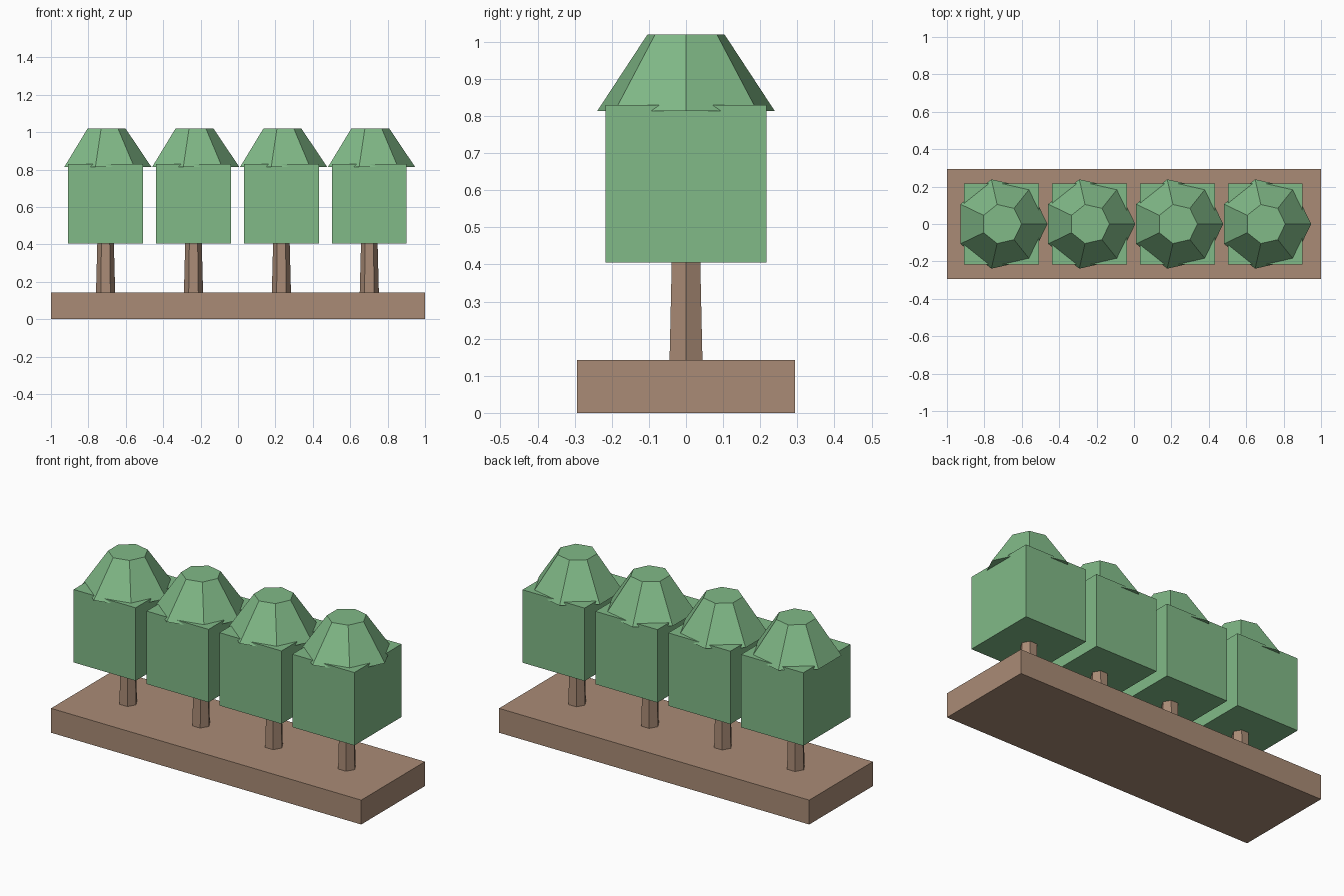
import bpy

cube = bpy.data.objects.get("Cube")
if cube:
    bpy.data.objects.remove(cube, do_unlink=True)


def make_material(name, color):
    mat = bpy.data.materials.new(name)
    mat.use_nodes = True
    mat.diffuse_color = color
    mat.node_tree.nodes["Principled BSDF"].inputs["Base Color"].default_value = color
    return mat


brown = make_material("wood brown", (0.40, 0.26, 0.18, 1))
green = make_material("leaf green", (0.22, 0.49, 0.245, 1))


def finish(name, mat):
    obj = bpy.context.object
    obj.name = name
    obj.data.materials.append(mat)
    return obj


def box(name, mat, x, size, bottom):
    bpy.ops.mesh.primitive_cube_add(size=1, location=(x, 0, bottom + size[2] / 2))
    obj = finish(name, mat)
    obj.scale = size
    return obj


def taper(name, mat, x, sides, r_bottom, r_top, bottom, top):
    # Tapered prism with one corner turned towards +x
    bpy.ops.mesh.primitive_cone_add(vertices=sides, radius1=r_bottom, radius2=r_top,
                                    depth=top - bottom, location=(x, 0, (bottom + top) / 2))
    obj = finish(name, mat)
    # Turn the primitive's first corner, which lies on +y, onto +x
    first = max(obj.data.vertices, key=lambda v: v.co.y)
    if abs(first.co.x) < 0.001:
        obj.rotation_euler.z = -1.5707963
    return obj


# Ground slab
box("ground_slab", brown, 0, (2, 0.587, 0.142), 0)

# Row of four trees
for i in range(4):
    x = -0.708 + 0.47 * i
    n = i + 1
    taper(f"trunk_{n}", brown, x, 6, 0.0515, 0.044, 0.13, 0.42)
    box(f"foliage_block_{n}", green, x, (0.40, 0.434, 0.425), 0.405)
    taper(f"foliage_crown_{n}", green, x, 7, 0.245, 0.107, 0.814, 1.019)
